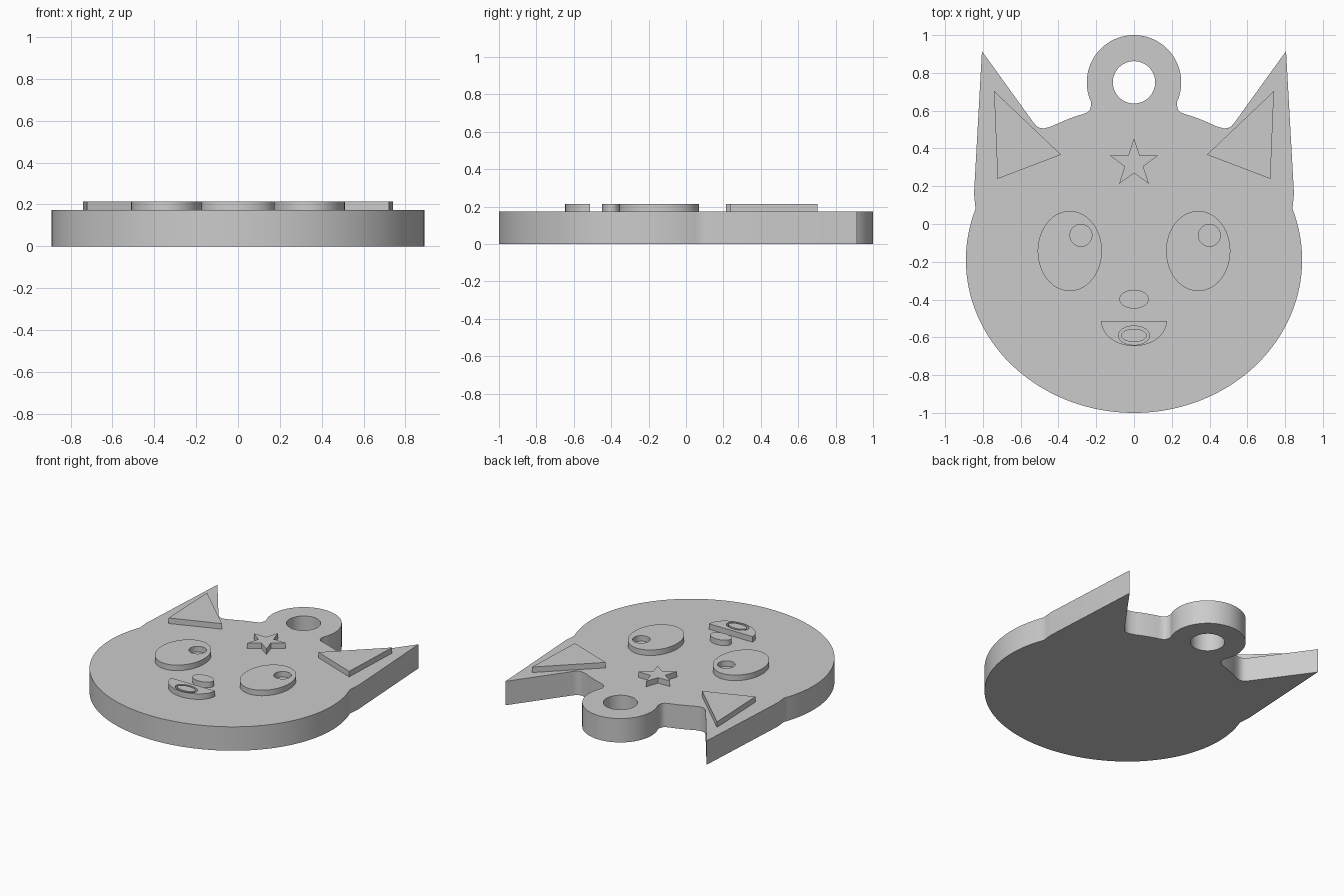
import bpy
from math import sin, cos, pi, radians

cube = bpy.data.objects.get("Cube")
if cube:
    bpy.data.objects.remove(cube, do_unlink=True)

BASE_TOP = 0.173
RELIEF_TOP = 0.213
SINK = 0.01

grey = bpy.data.materials.new("plain grey")
grey.use_nodes = True
colour = (0.6, 0.6, 0.6, 1)
grey.diffuse_color = colour
grey.node_tree.nodes["Principled BSDF"].inputs["Base Color"].default_value = colour


def arc(cx, cy, rx, ry, start=0, end=360, steps=64):
    """Points on an ellipse; a full turn leaves out the repeated end point."""
    count = steps if end - start == 360 else steps + 1
    angles = [radians(start + (end - start) * i / steps) for i in range(count)]
    return [(cx + rx * cos(a), cy + ry * sin(a)) for a in angles]


def plate(name, outlines, bottom, top):
    """Extrude nested outlines; an outline inside another is a hole."""
    curve = bpy.data.curves.new(name, 'CURVE')
    curve.dimensions = '2D'
    curve.fill_mode = 'BOTH'
    curve.extrude = (top - bottom) / 2
    for points in outlines:
        spline = curve.splines.new('POLY')
        spline.points.add(len(points) - 1)
        for point, (x, y) in zip(spline.points, points):
            point.co = (x, y, 0, 1)
        spline.use_cyclic_u = True
    obj = bpy.data.objects.new(name, curve)
    obj.location.z = (top + bottom) / 2
    bpy.context.collection.objects.link(obj)
    bpy.ops.object.select_all(action='DESELECT')
    obj.select_set(True)
    bpy.context.view_layer.objects.active = obj
    bpy.ops.object.convert(target='MESH')
    obj = bpy.context.object
    # weld caps to walls
    bpy.ops.object.mode_set(mode='EDIT')
    bpy.ops.mesh.select_all(action='SELECT')
    bpy.ops.mesh.remove_doubles(threshold=0.0001)
    bpy.ops.mesh.normals_make_consistent(inside=False)
    bpy.ops.object.mode_set(mode='OBJECT')
    bpy.ops.object.shade_smooth_by_angle(angle=radians(30))
    obj.data.materials.clear()
    obj.data.materials.append(grey)
    return obj


def relief(name, *outlines):
    return plate(name, outlines, BASE_TOP - SINK, RELIEF_TOP)


# Head plate: half outline from chin to ring top, then mirrored
half = arc(0, -0.19, 0.89, 0.81, -90, 19.5, 48)
half += [(0.842, 0.11), (0.847, 0.16), (0.805, 0.915), (0.53, 0.534),
         (0.515, 0.517), (0.497, 0.508), (0.475, 0.506), (0.45, 0.513)]
half += arc(0, -0.19, 0.89, 0.81, 61.1, 72.3, 8)
half += [(0.247, 0.591), (0.234, 0.604), (0.228, 0.624)]
half += arc(0, 0.75, 0.25, 0.25, -24.8, 90, 32)
outline = half + [(-x, y) for x, y in half[-2:0:-1]]
plate("head_plate", [outline, arc(0, 0.75, 0.112, 0.112)], 0, BASE_TOP)

# Inner ears and eyes; both eye holes sit toward the same side
for side, s in (("left", 1), ("right", -1)):
    relief(side + "_inner_ear",
           [(s * 0.741, 0.704), (s * 0.722, 0.239), (s * 0.386, 0.367)])
    eye_x = s * 0.34
    relief(side + "_eye", arc(eye_x, -0.143, 0.17, 0.212),
           arc(eye_x + 0.059, -0.06, 0.058, 0.058, steps=40))

# Nose
relief("nose", arc(0, -0.398, 0.078, 0.05))

# Mouth with a groove around the tongue
relief("mouth", arc(0, -0.513, 0.174, 0.133, 180, 360),
       arc(0, -0.59, 0.083, 0.05), arc(0, -0.59, 0.068, 0.035))

# Forehead star
star = []
for i in range(10):
    r = 0.052 if i % 2 else 0.134
    a = pi / 2 + i * pi / 5
    star.append((r * cos(a), 0.321 + r * sin(a)))
relief("star", star)
